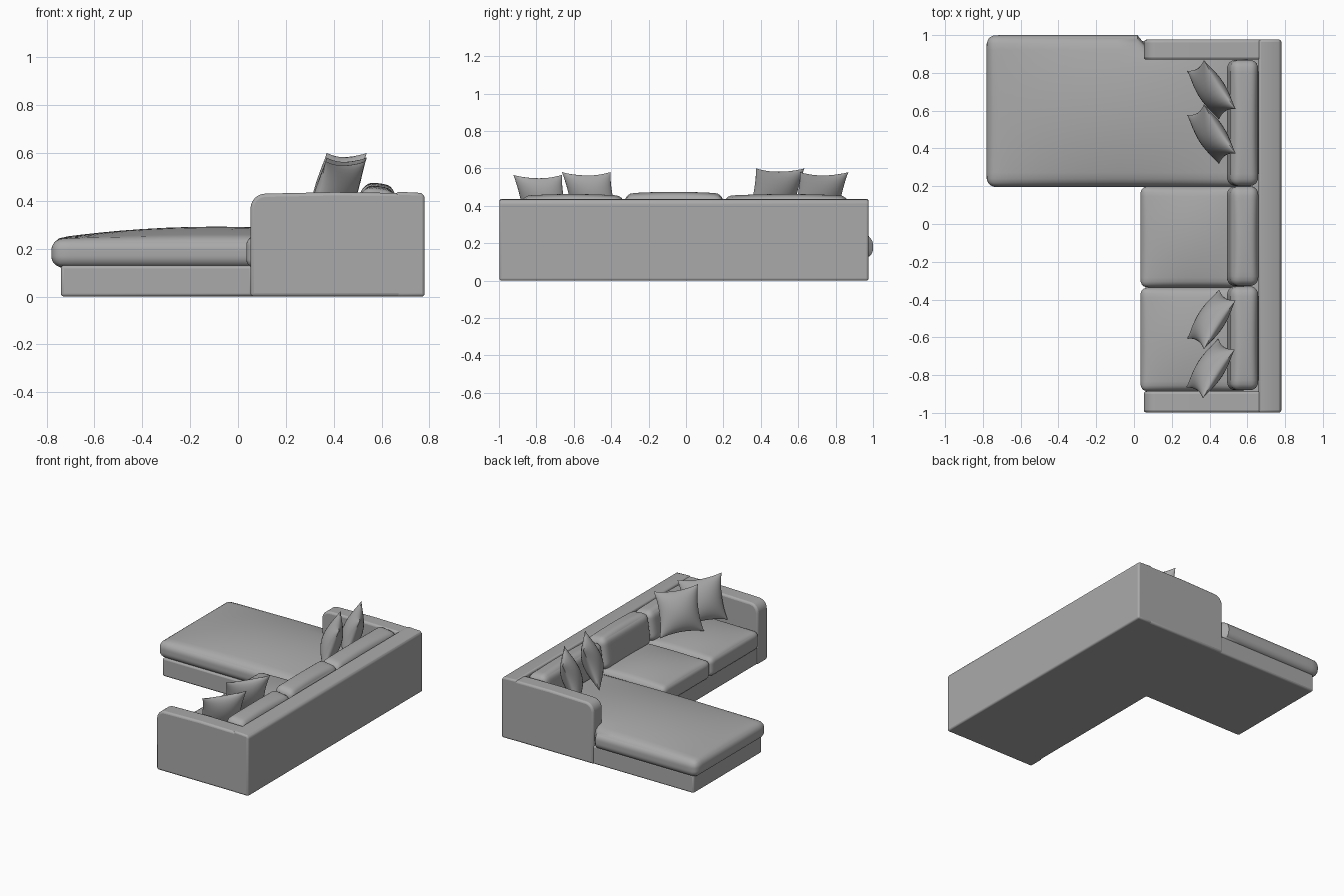
import bpy, bmesh, math
from mathutils import Matrix, Vector

cube = bpy.data.objects.get("Cube")
if cube:
    bpy.data.objects.remove(cube)

fabric = bpy.data.materials.new("grey_fabric")
fabric.use_nodes = True
grey = (0.4, 0.4, 0.4, 1)
fabric.diffuse_color = grey
fabric.node_tree.nodes["Principled BSDF"].inputs["Base Color"].default_value = grey


def finish(name, bm, bevel=0.0, segments=3):
    bmesh.ops.recalc_face_normals(bm, faces=bm.faces)
    mesh = bpy.data.meshes.new(name)
    bm.to_mesh(mesh)
    bm.free()
    obj = bpy.data.objects.new(name, mesh)
    bpy.context.collection.objects.link(obj)
    mesh.materials.append(fabric)
    if bevel:
        mod = obj.modifiers.new("soft_edges", "BEVEL")
        mod.width, mod.segments = bevel, segments
        mod.limit_method, mod.angle_limit = "ANGLE", math.radians(40)
    bpy.ops.object.select_all(action="DESELECT")
    obj.select_set(True)
    bpy.context.view_layer.objects.active = obj
    bpy.ops.object.shade_smooth_by_angle(angle=math.radians(40))
    return obj


def prism(name, points, direction, bevel):
    """Extrude a closed outline along a direction."""
    bm = bmesh.new()
    face = bm.faces.new([bm.verts.new(p) for p in points])
    ext = bmesh.ops.extrude_face_region(bm, geom=[face], use_keep_orig=True)
    moved = [v for v in ext["geom"] if isinstance(v, bmesh.types.BMVert)]
    bmesh.ops.translate(bm, verts=moved, vec=direction)
    return finish(name, bm, bevel)


def cushion(name, low, high, radius, crown, tilt=0.0, shape=None):
    """Rounded, padded box whose top swells by crown."""
    low, high = Vector(low), Vector(high)
    mid, half = (low + high) / 2, (high - low) / 2
    bm = bmesh.new()
    bmesh.ops.create_cube(bm, size=2)
    bmesh.ops.subdivide_edges(bm, edges=bm.edges[:], cuts=19, use_grid_fill=True)
    for v in bm.verts:
        u = Vector([math.sin(c * math.pi / 2) for c in v.co])
        p = Vector([a * h for a, h in zip(u, half)])
        core = Vector([max(radius - h, min(h - radius, c)) for c, h in zip(p, half)])
        if (p - core).length > 0:
            p = core + (p - core).normalized() * radius
        if p.z > 0:
            p.z += crown * (1 - u.x ** 2) * (1 - u.y ** 2) * p.z / half.z
        v.co = Matrix.Rotation(tilt, 3, "Y") @ p + mid
        if shape:
            shape(v.co)
    return finish(name, bm)


def pillow(name, centre, yaw, lean, size=0.155, thick=0.065, n=16):
    """Square scatter pillow with pinched edges and pointed corners."""
    bm = bmesh.new()
    for side in (-1, 1):
        grid = []
        for i in range(n + 1):
            for j in range(n + 1):
                u, w = (math.sin((2 * k / n - 1) * math.pi / 2) for k in (i, j))
                puff = ((1 - u * u) * (1 - w * w)) ** 0.6
                y = size * u * (1 - 0.13 * (1 - w * w))
                z = size * w * (1 - 0.13 * (1 - u * u))
                grid.append(bm.verts.new((side * thick * puff, y, z)))
        for i in range(n):
            for j in range(n):
                a = i * (n + 1) + j
                bm.faces.new([grid[k] for k in (a, a + 1, a + n + 2, a + n + 1)])
    bmesh.ops.remove_doubles(bm, verts=bm.verts[:], dist=0.0001)
    turn = Matrix.Rotation(yaw, 4, "Z") @ Matrix.Rotation(lean, 4, "Y")
    bm.transform(Matrix.Translation(centre) @ turn)
    return finish(name, bm)


# L-shaped plinth
plan = [(-0.74, 0.2), (0.06, 0.2), (0.06, -0.95), (0.72, -0.95), (0.72, 0.97), (-0.74, 0.97)]
prism("base", [(x, y, 0) for x, y in plan], (0, 0, 0.13), 0.012)

# Back panel
prism("back_frame", [(0.66, -0.998, 0), (0.78, -0.998, 0), (0.78, -0.998, 0.42),
                     (0.765, -0.998, 0.433), (0.66, -0.998, 0.438)], (0, 1.974, 0), 0.012)

# Arms with a rounded upper front corner
arm = [(0.72, 0), (0.72, 0.432), (0.4, 0.436)]
for k in range(7):
    a = math.radians(90 + 15 * k)
    arm.append((0.115 + 0.063 * math.cos(a), 0.367 + 0.063 * math.sin(a)))
arm.append((0.052, 0))
for name, y, width in (("right_arm", -0.998, 0.113), ("left_arm", 0.87, 0.106)):
    prism(name, [(x, y, z) for x, z in arm], (0, width, 0), 0.014)


# Chaise cushion, narrowed where it passes inside the arm
def inside_arm(p):
    if p.x > 0.045:
        p.y = min(p.y, 0.872)


cushion("chaise_cushion", (-0.78, 0.195, 0.12), (0.6, 1.0, 0.242), 0.05, 0.05, shape=inside_arm)

# Seat and back cushions
for name, y0, y1 in (("front", -0.885, -0.337), ("middle", -0.335, 0.198)):
    cushion(name + "_seat_cushion", (0.035, y0, 0.12), (0.6, y1, 0.25), 0.035, 0.03)
for name, y0, y1, top in (("front", -0.88, -0.33, 0.45), ("middle", -0.328, 0.2, 0.462),
                          ("rear", 0.202, 0.868, 0.45)):
    cushion(name + "_back_cushion", (0.5, y0, 0.24), (0.65, y1, top), 0.045, 0.012, 0.14)

# Scatter pillows turned towards the corners
for k, (x, y, z, turn) in enumerate(((0.41, 0.71, 0.435, 1), (0.41, 0.475, 0.455, 1),
                                     (0.41, -0.505, 0.435, -1), (0.405, -0.765, 0.42, -1))):
    pillow("scatter_pillow_%d" % (k + 1), (x, y, z), turn * math.radians(33), math.radians(20))
